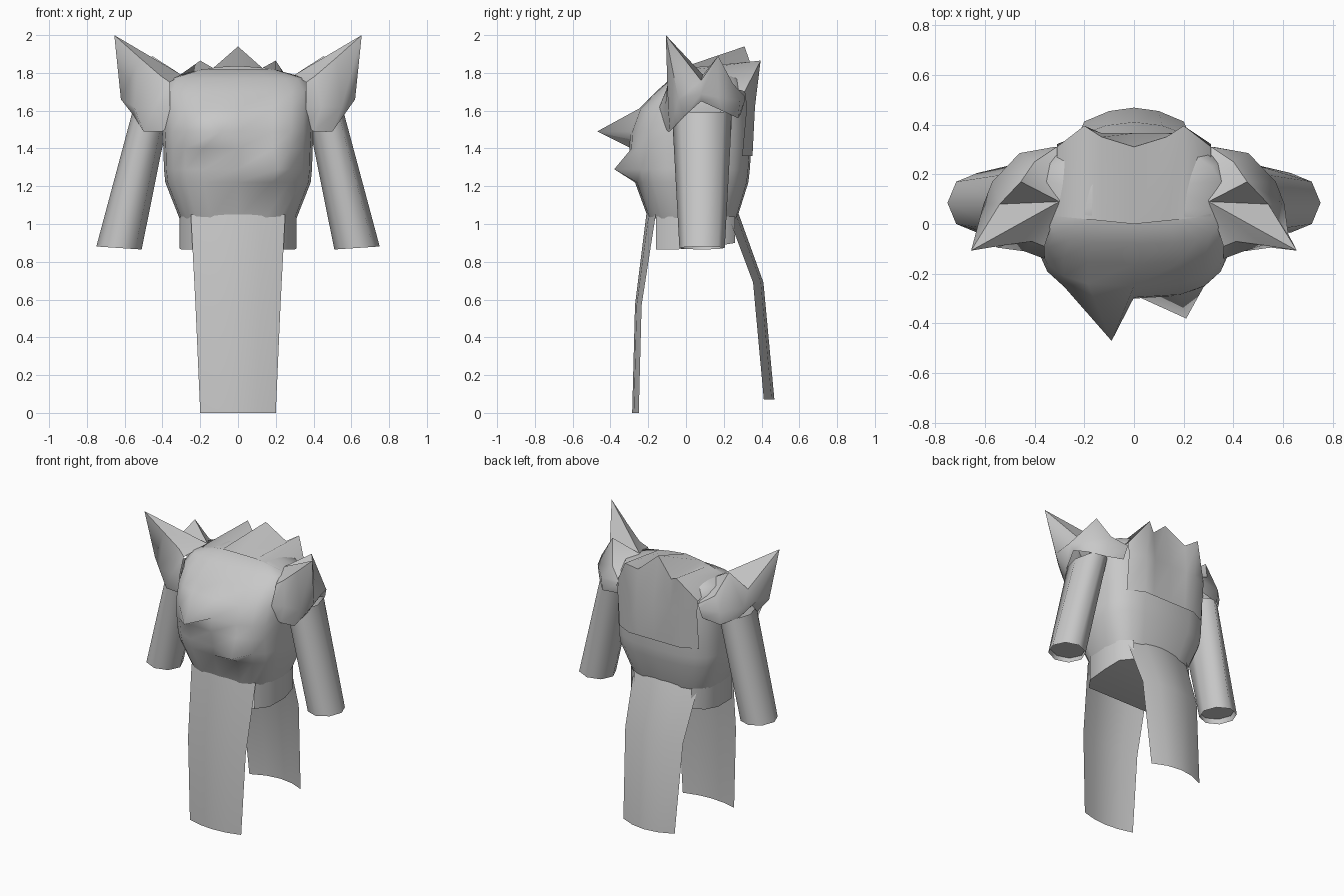
import bpy, math
from mathutils import Vector

if "Cube" in bpy.data.objects:
    bpy.data.objects.remove(bpy.data.objects["Cube"])

cloth = bpy.data.materials.new("grey cloth")
cloth.diffuse_color = (0.58, 0.58, 0.58, 1)
cloth.use_nodes = True
cloth.node_tree.nodes["Principled BSDF"].inputs["Base Color"].default_value = cloth.diffuse_color


def build(name, verts, faces, axis, smooth=40):
    """Make a single-sided shell whose faces point away from the axis point(s)."""
    vs = [Vector(v) for v in verts]
    out = []
    for f in faces:
        p = [vs[i] for i in f]
        n = sum((p[i].cross(p[(i + 1) % len(p)]) for i in range(len(p))), Vector())
        c = sum(p, Vector()) / len(p)
        out.append(f if n.dot(c - axis(c)) > 0 else f[::-1])
    me = bpy.data.meshes.new(name)
    me.from_pydata([v[:] for v in vs], [], out)
    me.materials.append(cloth)
    ob = bpy.data.objects.new(name, me)
    bpy.context.collection.objects.link(ob)
    bpy.ops.object.select_all(action='DESELECT')
    ob.select_set(True)
    bpy.context.view_layer.objects.active = ob
    bpy.ops.object.shade_smooth_by_angle(angle=math.radians(smooth))
    return ob


def grid(rows, closed=False):
    """Quads joining equal rows of points."""
    n = len(rows[0])
    verts = [p for r in rows for p in r]
    faces = [(j * n + i, j * n + (i + 1) % n, (j + 1) * n + (i + 1) % n, (j + 1) * n + i)
             for j in range(len(rows) - 1) for i in range(n if closed else n - 1)]
    return verts, faces


def upright(c):
    return Vector((0, 0.06, c.z))


def below(c):
    return Vector((c.x, c.y, 0))


def power(v, e):
    return math.copysign(abs(v) ** e, v)


# Torso: boxy rings (height, half width, front y, back y), closed at the neck
N = 20
rings = [(1.03, 0.31, -0.20, 0.27), (1.22, 0.385, -0.27, 0.33), (1.29, 0.392, -0.285, 0.338),
         (1.40, 0.395, -0.30, 0.345), (1.49, 0.40, -0.295, 0.345), (1.61, 0.40, -0.25, 0.34),
         (1.70, 0.40, -0.16, 0.33), (1.77, 0.36, -0.08, 0.30), (1.82, 0.19, 0.02, 0.20)]
rows = []
for z, w, f, b in rings:
    row = []
    for i in range(N):
        a = 2 * math.pi * i / N
        c, s = power(math.cos(a), 0.65), power(math.sin(a), 0.65)
        row.append((w * s, 0.06 + c * ((b - 0.06) if c > 0 else (0.06 - f)), z))
    rows.append(row)
# Pull out the two pointed chest folds
rows[4][11] = (-0.09, -0.47, 1.49)
rows[2][9] = (0.21, -0.38, 1.29)
verts, faces = grid(rows, True)
verts.append((0, 0.12, 1.82))
top = (len(rings) - 1) * N
faces += [(top + i, top + (i + 1) % N, len(verts) - 1) for i in range(N)]
build("torso", verts, faces, lambda c: Vector((0, 0.06, min(c.z, 1.5))), 120)

# Jagged collar: back wall blended into the torso, and its top sloping to the neck
rim = [(-0.31, 0.31, 1.70), (-0.2, 0.395, 1.865), (-0.13, 0.35, 1.825), (0, 0.31, 1.94),
       (0.13, 0.35, 1.825), (0.2, 0.395, 1.865), (0.31, 0.31, 1.70)]
xs = [p[0] for p in rim]
base = [(x, 0.352 - 0.5 * max(0, abs(x) - 0.2), 1.36) for x in xs]
mid = [(x, 0.365 - 0.4 * max(0, abs(x) - 0.2), 1.62) for x in xs]
v, f = grid([base, mid, rim])
build("collar_back", v, f, upright, 60)
neck = [(x, 0.0 + 0.1 * abs(x), 1.835 - 0.5 * x * x) for x in xs]
v, f = grid([neck, rim])
build("collar_top", v, f, below, 60)


# Tabards: curved cloth strips (height, half width, centre y, edge y)
def tabard(name, levels):
    rows = [[(w * t, yc + (ye - yc) * t * t, z) for t in (-1, -0.5, 0, 0.5, 1)]
            for z, w, yc, ye in levels]
    v, f = grid(rows)
    build(name, v, f, upright)


tabard("front_tabard", [(1.05, 0.25, -0.21, -0.16), (0.57, 0.225, -0.27, -0.235), (0, 0.2, -0.285, -0.25)])
tabard("back_tabard", [(1.05, 0.25, 0.28, 0.22), (0.69, 0.225, 0.41, 0.355), (0.07, 0.2, 0.468, 0.412)])

# Underside between the hip flaps
hem = [(0.24, -0.16, 0.865), (0.30, -0.08, 0.865), (0.31, 0.08, 0.87), (0.29, 0.2, 0.89), (0.22, 0.26, 0.90)]
v, f = grid([[(s * x, y, z) for x, y, z in hem] for s in (-1, 1)])
build("waist_underside", v, f, lambda c: Vector((c.x, c.y, 2)))

for s, side in ((-1, "left"), (1, "right")):
    # Short hip flap
    v, f = grid([[(s * x, y, z) for x, y, z in hem], [(s * x, y, 1.04) for x, y, z in hem]])
    build(side + "_hip_flap", v, f, upright)

    # Tapered sleeve with a recessed end
    def loop(cx, cz, rx, ry, tilt, n=8):
        return [(s * (cx + rx * math.cos(a)), 0.085 + ry * math.sin(a), cz + tilt * math.cos(a))
                for a in (2 * math.pi * i / n for i in range(n))]
    v, f = grid([loop(0.46, 1.6, 0.10, 0.16, -0.01), loop(0.63, 0.873, 0.12, 0.12, 0.008)], True)
    build(side + "_sleeve", v, f, lambda c: Vector((s * 0.545, 0.085, c.z)), 80)
    v, f = loop(0.622, 0.905, 0.115, 0.115, 0.008), [tuple(range(8))]
    build(side + "_sleeve_end", v, f, lambda c: Vector((c.x, c.y, 2)))

    # Shoulder guard: lower rim, bulge and spiked upper rim, front to back
    low = [(0.36, -0.12, 1.52), (0.40, -0.095, 1.49), (0.50, -0.085, 1.49), (0.55, -0.01, 1.57),
           (0.57, 0.08, 1.65), (0.545, 0.19, 1.60), (0.46, 0.275, 1.56), (0.33, 0.29, 1.58)]
    bulge = [(0.36, -0.14, 1.62), (0.44, -0.11, 1.62), (0.55, -0.095, 1.62), (0.62, -0.04, 1.66),
             (0.605, 0.08, 1.69), (0.57, 0.17, 1.67), (0.46, 0.285, 1.65), (0.32, 0.31, 1.65)]
    high = [(0.36, -0.09, 1.75), (0.41, -0.07, 1.785), (0.52, -0.085, 1.88), (0.655, -0.107, 2.0),
            (0.54, 0.08, 1.76), (0.455, 0.17, 1.89), (0.40, 0.25, 1.74), (0.31, 0.31, 1.68)]
    v, f = grid([[(s * x, y, z) for x, y, z in r] for r in (low, bulge, high)])
    build(side + "_shoulder_guard", v, f, lambda c: Vector((s * 0.35, 0.08, 1.62)), 80)
    # Top of the guard, sloping from the spikes into the neck
    fan = [(s * x, y, z) for x, y, z in high + [(0.30, 0.09, 1.79)]]
    build(side + "_shoulder_top", fan, [(8, i, i + 1) for i in range(7)], below, 60)
